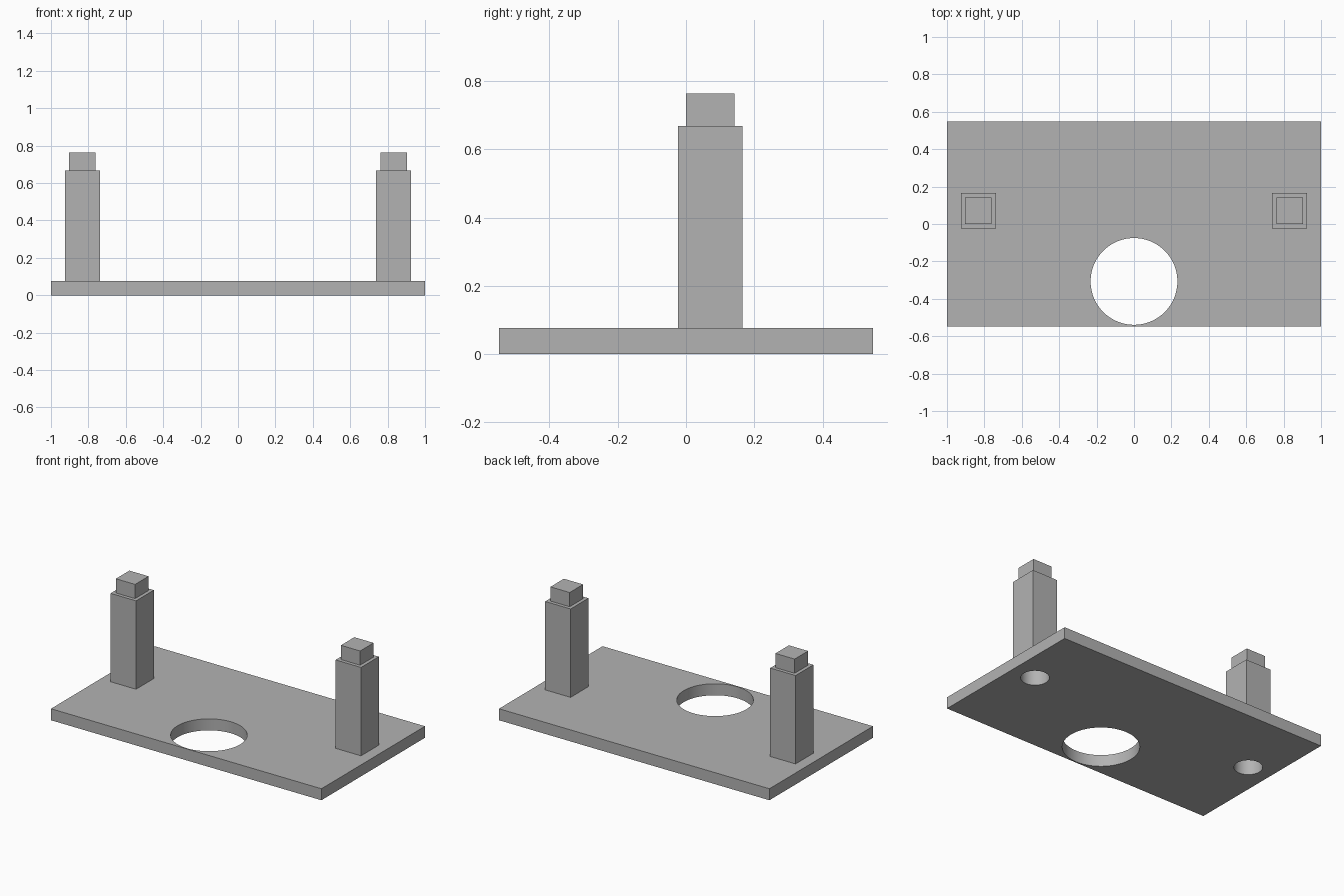
import bpy

cube = bpy.data.objects.get("Cube")
if cube:
    bpy.data.objects.remove(cube, do_unlink=True)

PLATE_TOP = 0.077
POST_TOP = 0.668
POST_X, POST_Y = 0.832, 0.071

grey = bpy.data.materials.new("plain grey")
grey.use_nodes = True
colour = (0.45, 0.45, 0.45, 1)
grey.diffuse_color = colour
grey.node_tree.nodes["Principled BSDF"].inputs["Base Color"].default_value = colour


def block(name, x, y, width, depth, bottom, top):
    bpy.ops.mesh.primitive_cube_add(size=1, location=(x, y, (bottom + top) / 2))
    ob = bpy.context.object
    ob.name = name
    ob.scale = (width, depth, top - bottom)
    bpy.ops.object.transform_apply(location=False, rotation=False, scale=True)
    ob.data.materials.append(grey)
    return ob


def hole_cutter(name, x, y, radius, top):
    bottom = -0.1
    bpy.ops.mesh.primitive_cylinder_add(vertices=96, radius=radius, depth=top - bottom,
                                        location=(x, y, (bottom + top) / 2))
    ob = bpy.context.object
    ob.name = name
    ob.data.materials.append(grey)
    ob.hide_render = True
    ob.hide_set(True)
    return ob


def cut(ob, cutter):
    mod = ob.modifiers.new("hole", 'BOOLEAN')
    mod.operation = 'DIFFERENCE'
    mod.solver = 'EXACT'
    mod.object = cutter


# Base plate with the large round opening near the front edge
plate = block("base_plate", 0, 0, 2, 1.094, 0, PLATE_TOP)
cut(plate, hole_cutter("opening_cutter", 0, -0.307, 0.232, 0.2))

# Posts with a narrower square peg on top and a round socket underneath
for side, sign in (("left", 1), ("right", -1)):
    x = sign * POST_X
    post = block(side + "_post", x, POST_Y, 0.188, 0.188, PLATE_TOP, POST_TOP)
    block(side + "_peg", x, POST_Y, 0.142, 0.142, POST_TOP, 0.763)
    socket = hole_cutter(side + "_socket_cutter", x, POST_Y, 0.086, 0.12)
    cut(plate, socket)
    cut(post, socket)

# Smooth the round walls, keep the edges sharp
bpy.ops.object.select_all(action='DESELECT')
for ob in bpy.data.objects:
    if ob.name.endswith("_cutter"):
        for face in ob.data.polygons:
            face.use_smooth = abs(face.normal.z) < 0.5
